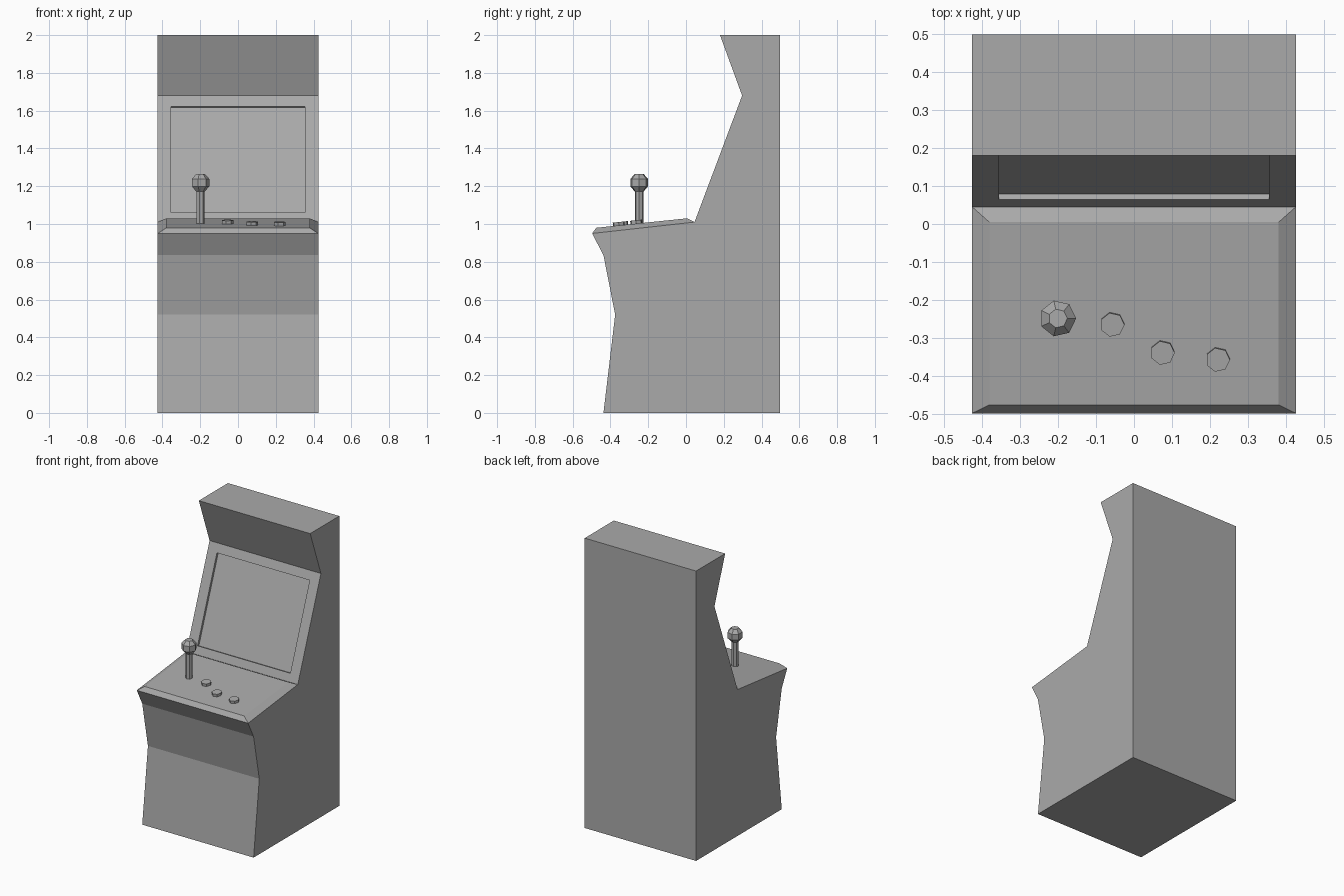
import bpy
import bmesh
from math import atan2, cos, sin, tau
from mathutils import Matrix, Vector

cube = bpy.data.objects.get("Cube")
if cube:
    bpy.data.objects.remove(cube, do_unlink=True)

grey = bpy.data.materials.new("plain grey")
grey.use_nodes = True
COLOUR = (0.4, 0.4, 0.4, 1)
grey.diffuse_color = COLOUR
grey.node_tree.nodes["Principled BSDF"].inputs["Base Color"].default_value = COLOUR


def add_object(name, bm):
    bmesh.ops.recalc_face_normals(bm, faces=bm.faces)
    mesh = bpy.data.meshes.new(name)
    bm.to_mesh(mesh)
    bm.free()
    mesh.materials.append(grey)
    obj = bpy.data.objects.new(name, mesh)
    bpy.context.collection.objects.link(obj)
    return obj


def lathe(name, profile, location, tilt=0.0, sides=7):
    """Turn (radius, height) rings round a vertical axis and cap both ends."""
    bm = bmesh.new()
    rings = [[bm.verts.new((r * cos(tau * i / sides), r * sin(tau * i / sides), z))
              for i in range(sides)] for r, z in profile]
    for low, high in zip(rings, rings[1:]):
        for i in range(sides):
            j = (i + 1) % sides
            bm.faces.new((low[i], low[j], high[j], high[i]))
    bm.faces.new(rings[0][::-1])
    bm.faces.new(rings[-1])
    bmesh.ops.transform(bm, matrix=Matrix.Rotation(tilt, 4, "X"), verts=bm.verts)
    obj = add_object(name, bm)
    obj.location = location
    return obj


def inset_to(bm, face, half_width, front, back):
    """Inset a face and move its inner corners to the given (y, z) edges."""
    bmesh.ops.inset_individual(bm, faces=[face], thickness=0.03)
    middle = face.calc_center_median().y
    for v in face.verts:
        y, z = front if v.co.y < middle else back
        v.co = (half_width if v.co.x > 0 else -half_width, y, z)


# Cabinet: side profile (y, z) swept across the width
HALF = 0.425
profile = [(0.497, 0), (0.497, 2), (0.18, 2), (0.297, 1.68), (0.045, 1.01),
           (-0.497, 0.95), (-0.437, 0.835), (-0.375, 0.52), (-0.437, 0)]
bm = bmesh.new()
left = [bm.verts.new((HALF, y, z)) for y, z in profile]
right = [bm.verts.new((-HALF, y, z)) for y, z in profile]
bm.faces.new(left)
bm.faces.new(right[::-1])
walls = []
for i in range(len(profile)):
    j = (i + 1) % len(profile)
    walls.append(bm.faces.new((left[i], left[j], right[j], right[i])))
bmesh.ops.recalc_face_normals(bm, faces=bm.faces)
screen, console = walls[3], walls[4]

# Raised control panel with sloping edges
inset_to(bm, console, 0.38, (-0.475, 0.98), (0.005, 1.03))

# Recessed screen
bottom, top = Vector(profile[4]), Vector(profile[3])
inset_to(bm, screen, 0.354, bottom.lerp(top, 0.077), bottom.lerp(top, 0.914))
screen.normal_update()
inward = -screen.normal * 0.016
bmesh.ops.inset_individual(bm, faces=[screen], thickness=0.0)
bmesh.ops.translate(bm, vec=inward, verts=screen.verts)
add_object("cabinet", bm)

# Joystick
STICK = (-0.2, -0.248, 0)
lathe("joystick_shaft", [(0.023, 0.99), (0.023, 1.19)], STICK)
lathe("joystick_ball", [(0.025, 1.173), (0.048, 1.199), (0.048, 1.239), (0.025, 1.264)], STICK)

# Buttons, lying flush on the sloping panel
slope = atan2(0.05, 0.48)
for name, x, y in (("button_right", -0.057, -0.263),
                   ("button_middle", 0.075, -0.337),
                   ("button_left", 0.22, -0.355)):
    z = 0.98 + (y + 0.475) * 0.05 / 0.48
    lathe(name, [(0.032, -0.005), (0.032, 0.018)], (x, y, z), slope)
